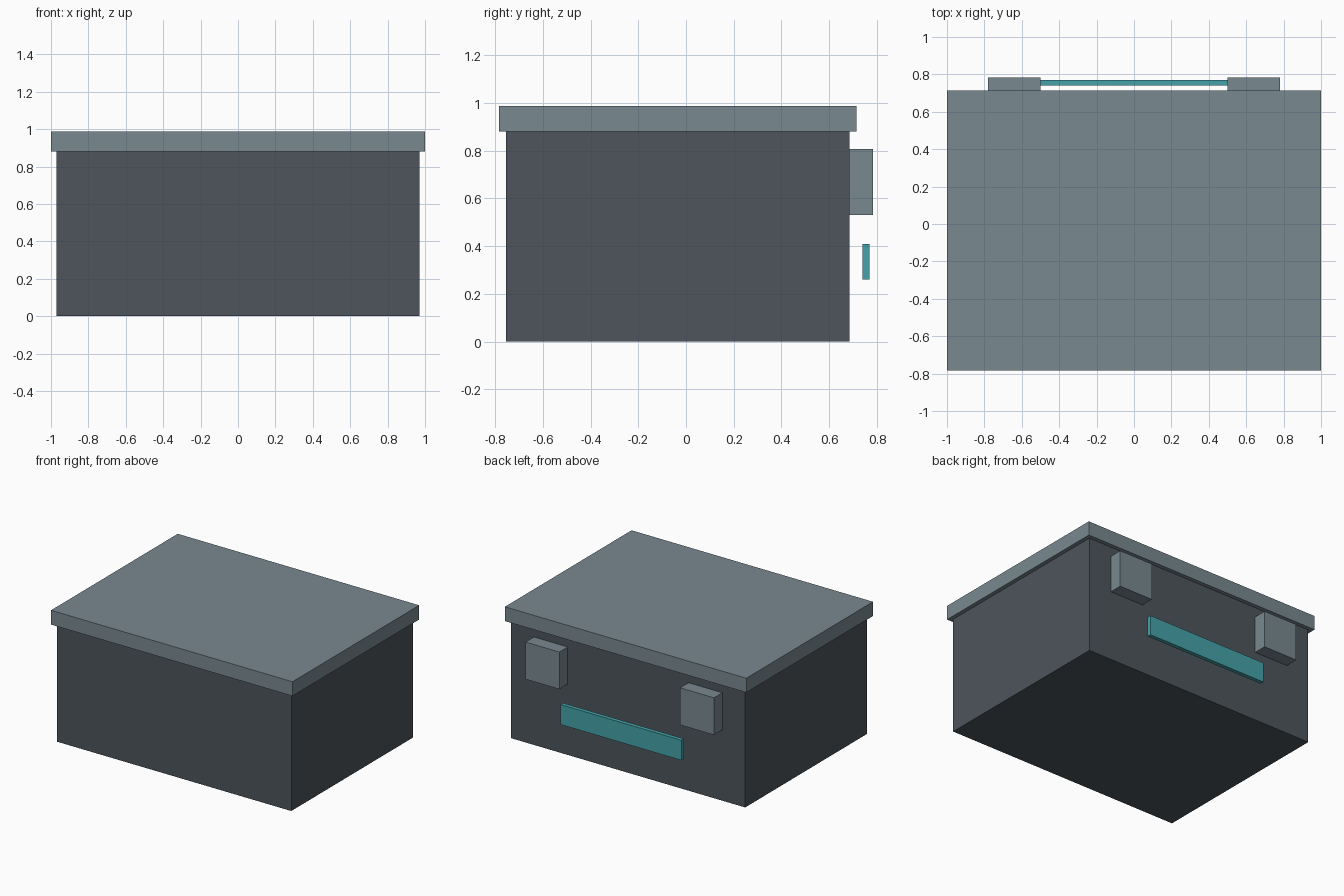
import bpy

if "Cube" in bpy.data.objects:
    bpy.data.objects.remove(bpy.data.objects["Cube"])


def material(name, rgb):
    m = bpy.data.materials.new(name)
    m.diffuse_color = (*rgb, 1)
    m.use_nodes = True
    m.node_tree.nodes["Principled BSDF"].inputs["Base Color"].default_value = m.diffuse_color
    return m


def box(name, lo, hi, mat):
    """Axis-aligned box between two corners."""
    centre = [(a + b) / 2 for a, b in zip(lo, hi)]
    bpy.ops.mesh.primitive_cube_add(size=1, location=centre)
    ob = bpy.context.object
    ob.name = name
    ob.scale = [b - a for a, b in zip(lo, hi)]
    bpy.ops.object.transform_apply(location=False, rotation=False, scale=True)
    ob.data.materials.append(mat)
    return ob


dark = material("dark_slate", (0.075, 0.09, 0.105))
slate = material("slate", (0.19, 0.25, 0.28))
teal = material("teal", (0.06, 0.36, 0.40))

# Body and overhanging lid
box("body", (-0.97, -0.755, 0), (0.97, 0.685, 0.88), dark)
box("lid", (-1, -0.784, 0.88), (1, 0.715, 0.987), slate)

# Pair of latch blocks on the back wall
for side, x in (("left", -0.64), ("right", 0.64)):
    box(side + "_latch", (x - 0.14, 0.685, 0.53), (x + 0.14, 0.784, 0.808), slate)

# Free-standing strip below the latches
box("strip", (-0.5, 0.74, 0.26), (0.5, 0.77, 0.41), teal)
